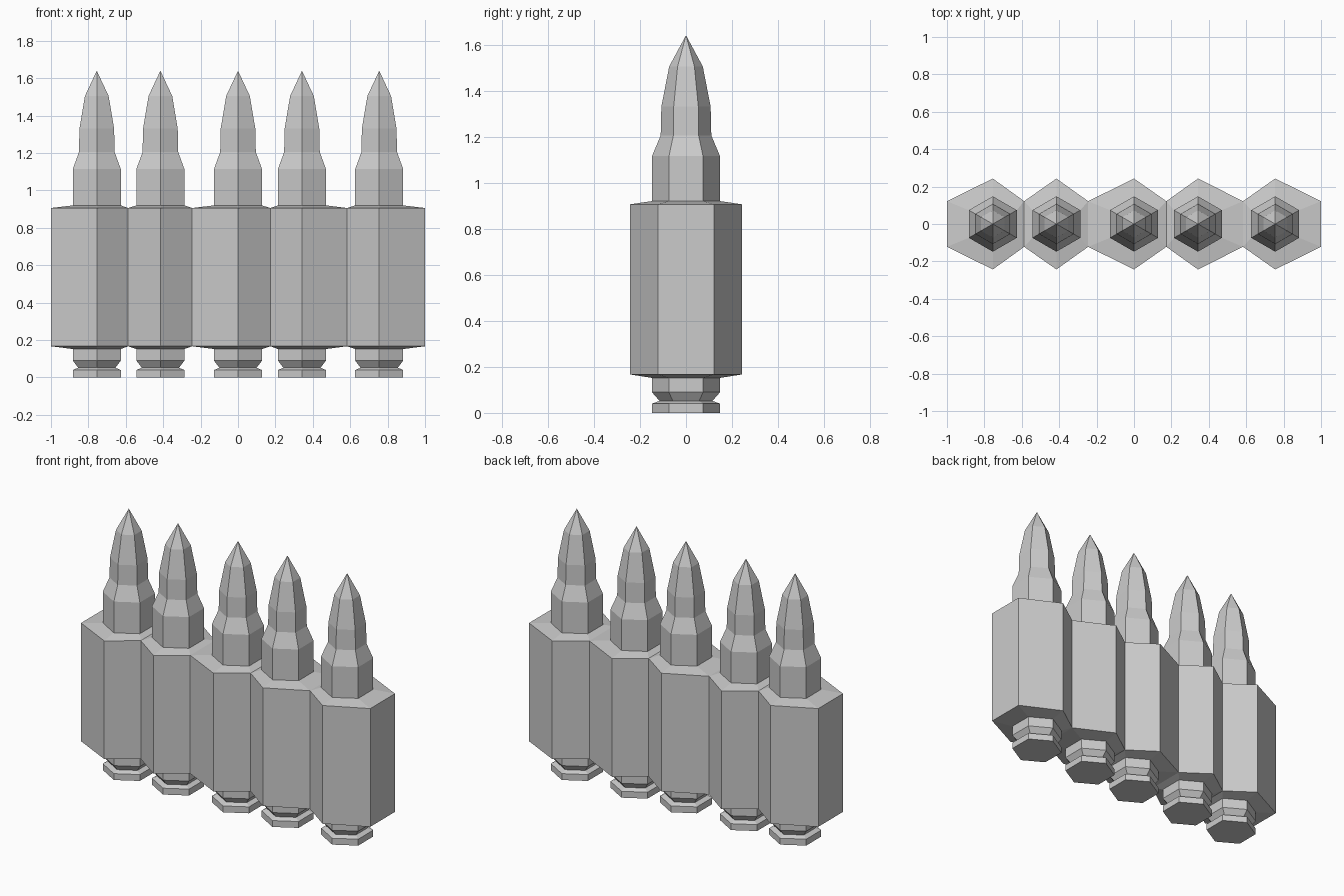
import bpy, bmesh, math

cube = bpy.data.objects.get("Cube")
if cube:
    bpy.data.objects.remove(cube, do_unlink=True)

grey = bpy.data.materials.new("plain grey")
grey.use_nodes = True
grey.diffuse_color = (0.6, 0.6, 0.6, 1)
grey.node_tree.nodes["Principled BSDF"].inputs["Base Color"].default_value = (0.6, 0.6, 0.6, 1)


def finish(bm, name):
    bmesh.ops.remove_doubles(bm, verts=bm.verts, dist=0.0005)
    bmesh.ops.recalc_face_normals(bm, faces=bm.faces)
    mesh = bpy.data.meshes.new(name)
    bm.to_mesh(mesh)
    bm.free()
    mesh.materials.append(grey)
    obj = bpy.data.objects.new(name, mesh)
    bpy.context.collection.objects.link(obj)
    return obj


def hexagon(radius):
    # one corner points to the front and one to the back
    return [(radius * math.cos(math.radians(30 + 60 * i)),
             radius * math.sin(math.radians(30 + 60 * i))) for i in range(6)]


def bridge(bm, lower, upper, skip=()):
    for i in range(6):
        if i not in skip:
            j = (i + 1) % 6
            bm.faces.new((lower[i], lower[j], upper[j], upper[i]))


# Cartridge: (radius, height) from the rim to the shoulder, neck and tip
PROFILE = [(0.148, 0), (0.148, 0.04), (0.115, 0.052), (0.148, 0.09),
           (0.148, 1.115), (0.11, 1.205), (0.107, 1.33), (0.073, 1.505)]
TIP = 1.64


def cartridge(x, name):
    bm = bmesh.new()
    rings = [[bm.verts.new((x + px, py, z)) for px, py in hexagon(r)] for r, z in PROFILE]
    for lower, upper in zip(rings, rings[1:]):
        bridge(bm, lower, upper)
    bm.faces.new(rings[0][::-1])
    tip = bm.verts.new((x, 0, TIP))
    for i in range(6):
        bm.faces.new((rings[-1][i], rings[-1][(i + 1) % 6], tip))
    finish(bm, name)


centres = [-0.755, -0.415, 0, 0.342, 0.755]
joints = [-1, -0.587, -0.245, 0.173, 0.583, 1]

# Joined holder: hexagonal sleeves with shallow sloping collars
holder = bmesh.new()
for n, x in enumerate(centres):
    cartridge(x, f"cartridge_{n + 1}")
    left, right = joints[n], joints[n + 1]
    outer = [(right, 0.122), (x, 0.243), (left, 0.122),
             (left, -0.122), (x, -0.243), (right, -0.122)]
    inner = [(x + px, py) for px, py in hexagon(0.148)]
    levels = [(inner, 0.152), (outer, 0.167), (outer, 0.906), (inner, 0.92)]
    rings = [[holder.verts.new((px, py, z)) for px, py in ring] for ring, z in levels]
    # leave out the walls hidden between neighbouring sleeves
    hidden = {side for side, shared in ((2, n > 0), (5, n < len(centres) - 1)) if shared}
    bridge(holder, rings[0], rings[1])
    bridge(holder, rings[1], rings[2], hidden)
    bridge(holder, rings[2], rings[3])
finish(holder, "holder")
